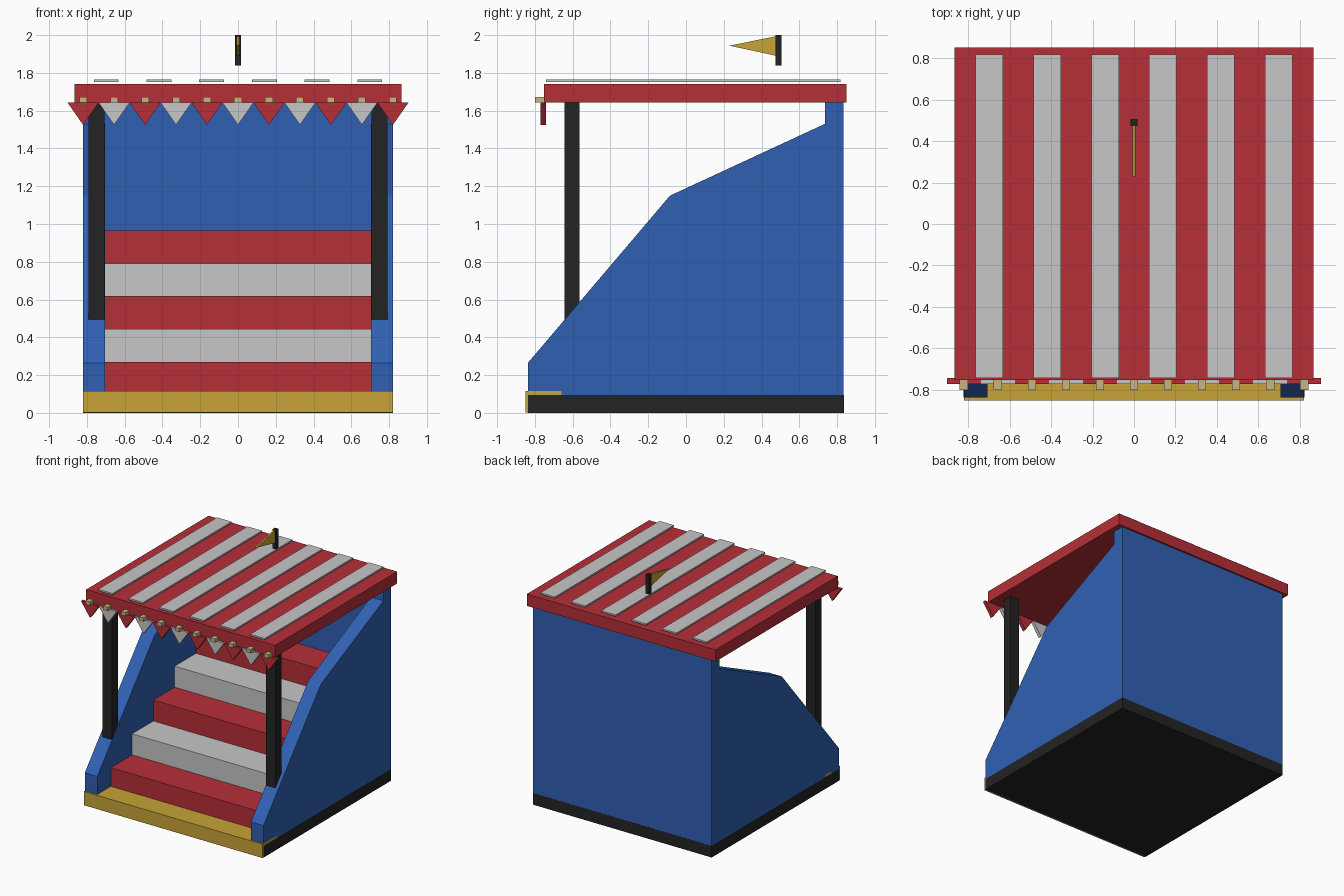
import bpy, bmesh
from mathutils import Vector

cube = bpy.data.objects.get("Cube")
if cube:
    bpy.data.objects.remove(cube, do_unlink=True)


def material(name, rgb):
    m = bpy.data.materials.new(name)
    m.use_nodes = True
    m.diffuse_color = (*rgb, 1)
    m.node_tree.nodes["Principled BSDF"].inputs["Base Color"].default_value = (*rgb, 1)
    return m


RED = material("red", (0.47, 0.028, 0.04))
WHITE = material("light_grey", (0.57, 0.57, 0.57))
BLUE = material("blue", (0.03, 0.118, 0.45))
BLACK = material("black", (0.017, 0.017, 0.017))
GOLD = material("gold", (0.57, 0.37, 0.038))
TAN = material("tan", (0.57, 0.46, 0.22))


def finish(name, bm, mat):
    bmesh.ops.recalc_face_normals(bm, faces=bm.faces)
    mesh = bpy.data.meshes.new(name)
    bm.to_mesh(mesh)
    bm.free()
    mesh.materials.append(mat)
    obj = bpy.data.objects.new(name, mesh)
    bpy.context.collection.objects.link(obj)
    return obj


def box(name, mat, x, y, z):
    """Box from (min, max) ranges on each axis."""
    bm = bmesh.new()
    bmesh.ops.create_cube(bm, size=1)
    for v in bm.verts:
        v.co = [r[0] if c < 0 else r[1] for c, r in zip(v.co, (x, y, z))]
    return finish(name, bm, mat)


def prism(name, mat, points, push):
    """Flat outline extruded along the push vector."""
    bm = bmesh.new()
    face = bm.faces.new([bm.verts.new(p) for p in points])
    new = bmesh.ops.extrude_face_region(bm, geom=[face], use_keep_orig=True)["geom"]
    for v in new:
        if isinstance(v, bmesh.types.BMVert):
            v.co += Vector(push)
    return finish(name, bm, mat)


W, INNER, FRONT, BACK, EAVE = 0.82, 0.705, -0.837, 0.835, 1.642

# Plinth and front kick board
box("base", BLACK, (-W - 0.001, W + 0.001), (FRONT + 0.001, BACK + 0.001), (0, 0.095))
box("front_board", GOLD, (-W, W), (-0.85, -0.66), (0.001, 0.115))

# Stepped seating, each step reaching the back wall
for i in range(5):
    box(f"step_{i + 1}", WHITE if i % 2 else RED, (-INNER, INNER),
        (-0.66 + 0.279 * i, 0.735), (0.09 + 0.175 * i, 0.27 + 0.174 * i))

# Back wall and sloping side walls
box("back_wall", BLUE, (-INNER, INNER), (0.735, BACK), (0.05, EAVE))
outline = [(FRONT, 0.05), (FRONT, 0.265), (-0.085, 1.15), (0.735, 1.53),
           (0.735, EAVE), (BACK, EAVE), (BACK, 0.05)]
for side, s in (("left", 1), ("right", -1)):
    prism(f"{side}_wall", BLUE, [(s * INNER, y, z) for y, z in outline],
          (s * (W - INNER), 0, 0))
    box(f"{side}_post", BLACK, sorted((s * 0.708, s * 0.792)), (-0.642, -0.563), (0.4, EAVE))

# Roof with raised stripes
box("roof", RED, (-0.866, 0.866), (-0.753, 0.85), (EAVE, 1.74))
for i in range(6):
    x = (i - 2.5) * 0.279
    box(f"roof_stripe_{i + 1}", WHITE, (x - 0.066, x + 0.066), (-0.742, 0.817), (1.753, 1.766))

# Bunting along the front eave with small blocks above
for i in range(11):
    x = (i - 5) * 0.164
    prism(f"bunting_{i + 1}", WHITE if i % 2 else RED,
          [(x - 0.082, -0.77, EAVE), (x + 0.082, -0.77, EAVE), (x, -0.77, 1.525)], (0, 0.028, 0))
    box(f"bunting_block_{i + 1}", TAN, (x - 0.02, x + 0.02), (-0.8, -0.753), (EAVE, 1.672))

# Flag above the roof
box("flag_pole", BLACK, (-0.016, 0.016), (0.473, 0.505), (1.84, 2.0))
prism("flag", GOLD, [(-0.007, 0.48, 1.89), (-0.007, 0.48, 1.995), (-0.007, 0.23, 1.944)],
      (0.014, 0, 0))
